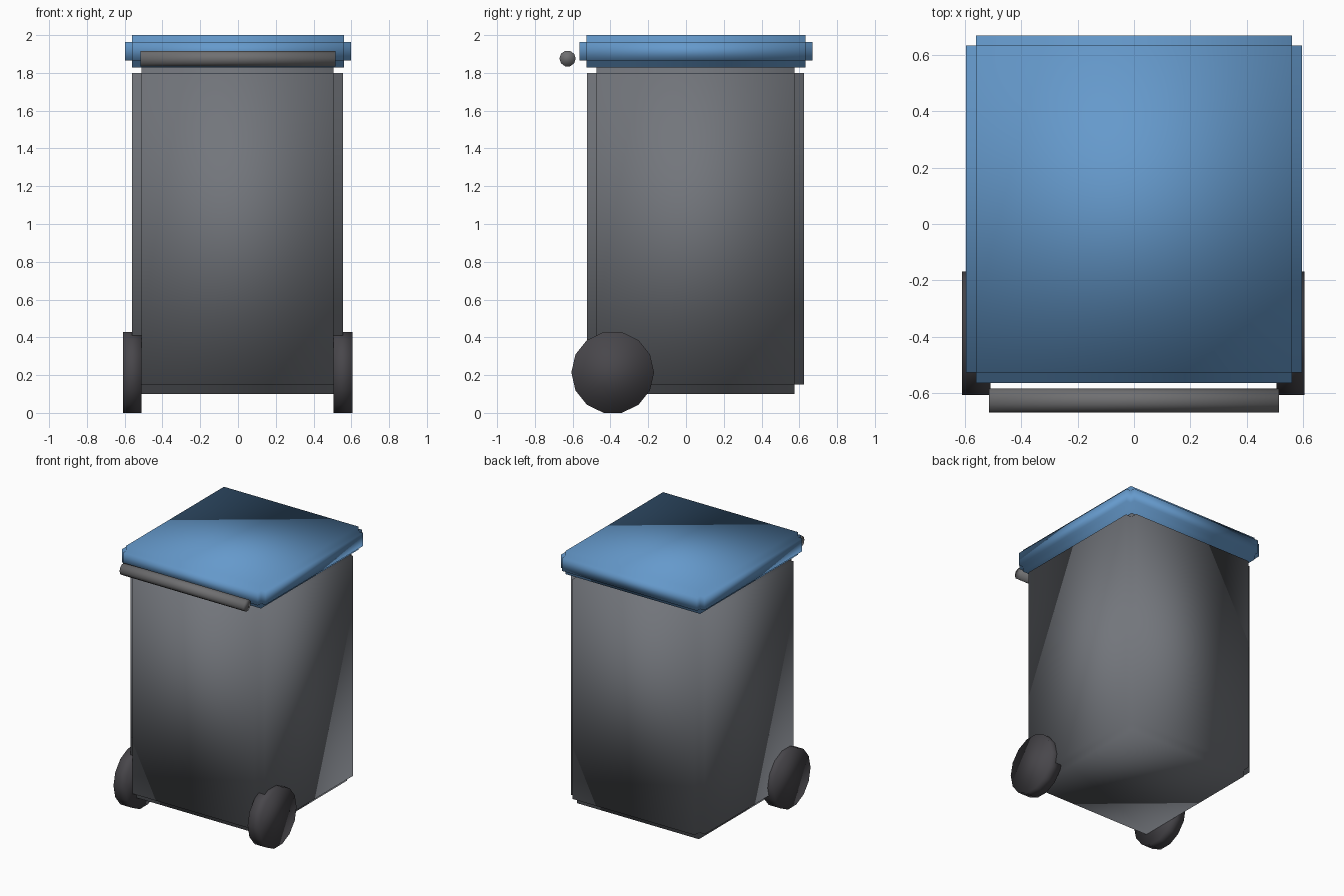
import bpy, bmesh, math
from mathutils import Matrix, Vector

old = bpy.data.objects.get("Cube")
if old:
    bpy.data.objects.remove(old, do_unlink=True)


def material(name, rgb):
    m = bpy.data.materials.new(name)
    m.use_nodes = True
    color = (*rgb, 1.0)
    m.diffuse_color = color
    m.node_tree.nodes["Principled BSDF"].inputs["Base Color"].default_value = color
    return m


def finish(bm, name, mat):
    """Turn a bmesh into a fully smooth-shaded object."""
    bmesh.ops.recalc_face_normals(bm, faces=bm.faces)
    for f in bm.faces:
        f.smooth = True
    mesh = bpy.data.meshes.new(name)
    bm.to_mesh(mesh)
    bm.free()
    mesh.materials.append(mat)
    ob = bpy.data.objects.new(name, mesh)
    bpy.context.scene.collection.objects.link(ob)
    return ob


def stepped_box(name, low, high, step, mat):
    """Box whose six faces are each pushed out, leaving notched edges."""
    low, high = Vector(low), Vector(high)
    bm = bmesh.new()
    bmesh.ops.create_cube(bm, size=1)
    bmesh.ops.scale(bm, vec=high - low, verts=bm.verts)
    bmesh.ops.translate(bm, vec=(low + high) / 2, verts=bm.verts)
    bm.normal_update()
    pushed = bmesh.ops.extrude_discrete_faces(bm, faces=bm.faces[:])["faces"]
    moves = [(f, f.normal.copy()) for f in pushed]
    for f, normal in moves:
        bmesh.ops.translate(bm, vec=normal * step, verts=f.verts[:])
    return finish(bm, name, mat)


def x_cylinder(name, center, radius, length, sides, mat):
    """Cylinder along x with a corner pointing along y."""
    bm = bmesh.new()
    bmesh.ops.create_cone(bm, cap_ends=True, segments=sides, radius1=radius,
                          radius2=radius, depth=length)
    bmesh.ops.rotate(bm, verts=bm.verts, cent=(0, 0, 0),
                     matrix=Matrix.Rotation(math.pi / 2, 3, 'Y'))
    # Turn the ring so that the first corner lies on the y axis
    v = max(bm.verts, key=lambda p: p.co.y)
    angle = math.atan2(v.co.z, v.co.y)
    bmesh.ops.rotate(bm, verts=bm.verts, cent=(0, 0, 0),
                     matrix=Matrix.Rotation(-angle, 3, 'X'))
    bmesh.ops.translate(bm, vec=center, verts=bm.verts)
    return finish(bm, name, mat)


body_grey = material("body grey", (0.17, 0.18, 0.20))
lid_blue = material("lid blue", (0.13, 0.32, 0.60))
wheel_black = material("wheel black", (0.065, 0.062, 0.07))
handle_grey = material("handle grey", (0.16, 0.16, 0.165))

# Container and lid
stepped_box("bin_body", (-0.51, -0.475, 0.15), (0.505, 0.575, 1.8), 0.05, body_grey)
stepped_box("lid", (-0.56, -0.527, 1.865), (0.56, 0.633, 1.963), 0.037, lid_blue)

# Front push bar
x_cylinder("handle", (0, -0.627, 1.876), 0.043, 1.03, 10, handle_grey)

# Pair of wheels
for side, x in (("left", 0.555), ("right", -0.56)):
    x_cylinder(side + "_wheel", (x, -0.388, 0.214), 0.219, 0.1, 14, wheel_black)
